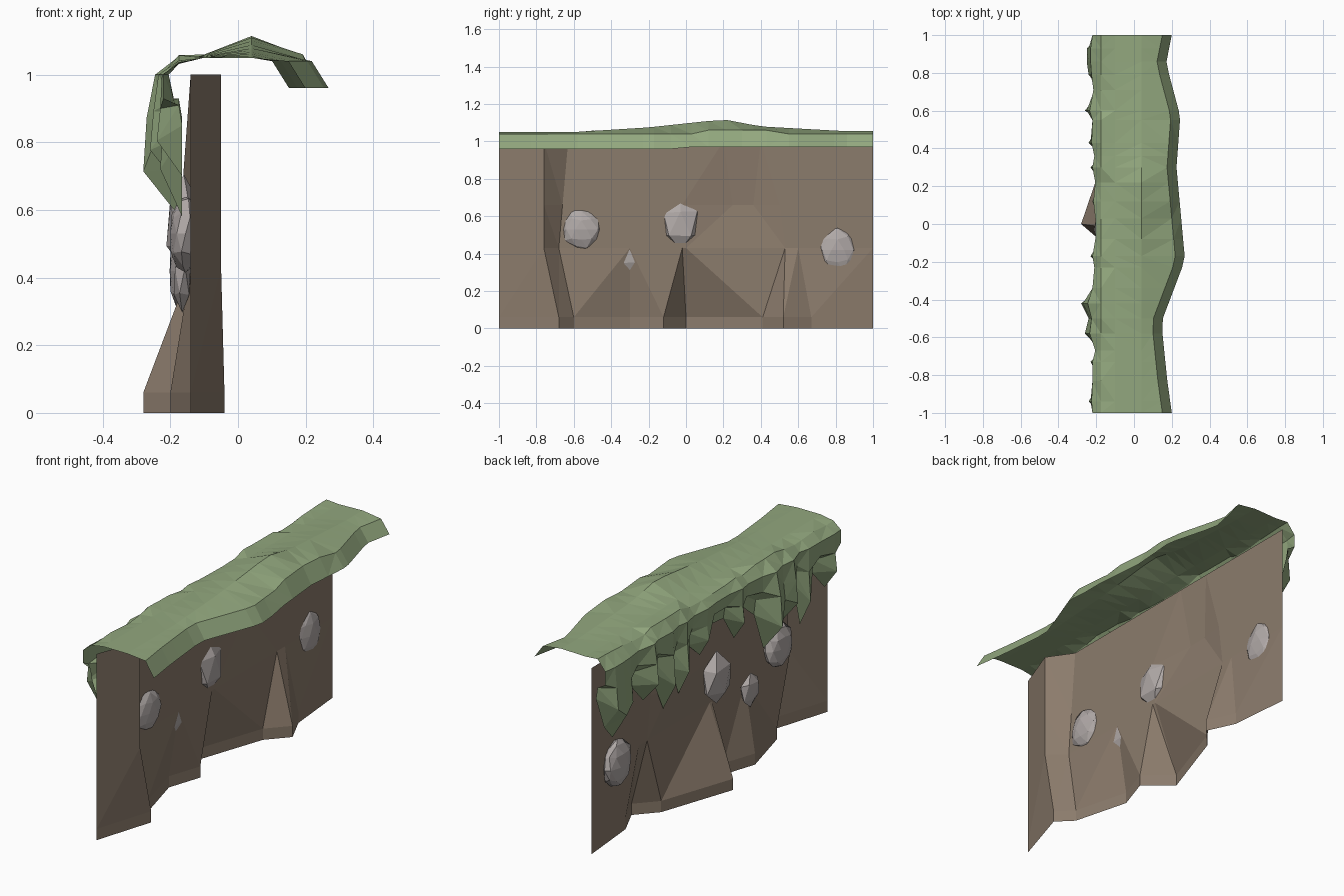
import bpy, bmesh, random
from mathutils import Vector

if "Cube" in bpy.data.objects:
    bpy.data.objects.remove(bpy.data.objects["Cube"])

random.seed(4)


def material(name, rgb):
    m = bpy.data.materials.new(name)
    m.diffuse_color = (*rgb, 1)
    m.use_nodes = True
    m.node_tree.nodes["Principled BSDF"].inputs["Base Color"].default_value = m.diffuse_color
    return m


def finish(name, bm, mat):
    me = bpy.data.meshes.new(name)
    bm.to_mesh(me)
    bm.free()
    me.materials.append(mat)
    ob = bpy.data.objects.new(name, me)
    bpy.context.collection.objects.link(ob)
    return ob


def loft(name, rows, mat):
    """Skin a sheet across rows holding equal numbers of points."""
    bm = bmesh.new()
    grid = [[bm.verts.new(p) for p in row] for row in rows]
    for a, b in zip(grid, grid[1:]):
        for i in range(len(a) - 1):
            bm.faces.new((a[i], b[i], b[i + 1], a[i + 1]))
    bmesh.ops.triangulate(bm, faces=bm.faces[:])
    return finish(name, bm, mat)


def lerp(table, y):
    """Piecewise linear lookup in (y, value) pairs."""
    for (y0, v0), (y1, v1) in zip(table, table[1:]):
        if y <= y1:
            return v0 + (v1 - v0) * (y - y0) / (y1 - y0)
    return table[-1][1]


earth = material("earth", (0.26, 0.20, 0.15))
grass = material("grass", (0.29, 0.39, 0.21))
stone = material("stone", (0.44, 0.40, 0.39))

# Cliff face: one folded sheet, lofted through (y, x) rows at rising heights
foot = [(-1, -.14), (-.68, -.04), (-.6, -.12), (-.3, -.2), (-.12, -.14),
        (0, -.28), (.41, -.14), (.52, -.04), (.67, -.11), (1, -.14)]
knee = [(-1, -.14), (-.76, -.05), (-.68, -.14), (-.3, -.14), (-.02, -.14),
        (0, -.14), (.53, -.14), (.54, -.14), (.6, -.14), (1, -.14)]
chest = [(-1, -.14), (-.76, -.05), (-.66, -.14), (-.3, -.14), (-.02, -.14),
         (.25, -.165), (.36, -.165), (.5, -.14), (.6, -.14), (1, -.14)]
brow = [(-1, -.14), (-.76, -.05), (-.63, -.14), (-.3, -.14), (0, -.14),
        (.2, -.14), (.4, -.14), (.5, -.14), (.6, -.14), (1, -.14)]
levels = [(0, foot), (.06, foot), (.43, knee), (.66, chest), (1, brow)]
loft("cliff_face", [[(x, y, z) for y, x in row] for z, row in levels], earth)

# Grass cap: lip on +x, rounded top, ragged fringe hanging down the -x side
lip = [(-1, .2), (-.82, .175), (-.52, .145), (-.19, .27), (.3, .225),
       (.57, .245), (.85, .17), (1, .2)]
ridge = [(-1, 1.05), (-.6, 1.05), (-.2, 1.075), (.2, 1.118), (.4, 1.08),
         (.85, 1.055), (1, 1.055)]
# (y, fringe bottom z, bulge x)
fringe = [(-1, .85, -.22), (-.94, .70, -.23), (-.83, .82, -.22), (-.73, .58, -.22),
          (-.67, .82, -.19), (-.58, .66, -.25), (-.5, .72, -.23), (-.42, .57, -.27),
          (-.34, .78, -.22), (-.23, .87, -.2), (-.17, .72, -.22), (-.08, .86, -.19),
          (.03, .87, -.19), (.12, .74, -.21), (.22, .83, -.19), (.3, .60, -.22),
          (.36, .76, -.2), (.43, .57, -.23), (.55, .82, -.22), (.6, .68, -.25),
          (.71, .80, -.21), (.79, .64, -.23), (.86, .58, -.24), (.93, .66, -.24),
          (1, .84, -.22)]
rows = []
for y, low, bulge in fringe:
    edge, top = lerp(lip, y), lerp(ridge, y)
    wide = max(0, .85 - low)
    rows.append([
        (edge, y, .96 + .01 * (y > 0)),
        (edge - .05, y, 1.04 + .02 * (abs(y - .3) < .2)),
        (.04, y, top),
        (-.1, y, 1.05 + .15 * (top - 1.05)),
        (-.175, y, 1.045 + random.uniform(-.015, .015)),
        (bulge * .5 - .11, y, 1.0),
        (bulge, y, .93 - wide * .2),
        (bulge - .01 if wide > .1 else -.175, y, low + .06 + wide * .3),
        (-.165, y, low),
    ])
loft("grass_cap", rows, grass)

# Stones set into the cliff: (centre, half sizes)
stones = [((-.155, -.56, .53), (.05, .11, .115)),
          ((-.16, -.03, .56), (.055, .12, .14)),
          ((-.16, .81, .42), (.045, .11, .13)),
          ((-.165, -.31, .39), (.03, .08, .09))]
for n, (centre, size) in enumerate(stones, 1):
    bm = bmesh.new()
    bmesh.ops.create_icosphere(bm, subdivisions=1 + (n % 2), radius=1)
    if n % 2:
        bmesh.ops.dissolve_limit(bm, angle_limit=.35, verts=bm.verts[:], edges=bm.edges[:])
    for v in bm.verts:
        v.co = Vector(centre) + Vector(
            c * s * random.uniform(.88, 1.06) for c, s in zip(v.co, size))
    finish(f"stone_{n}", bm, stone)
